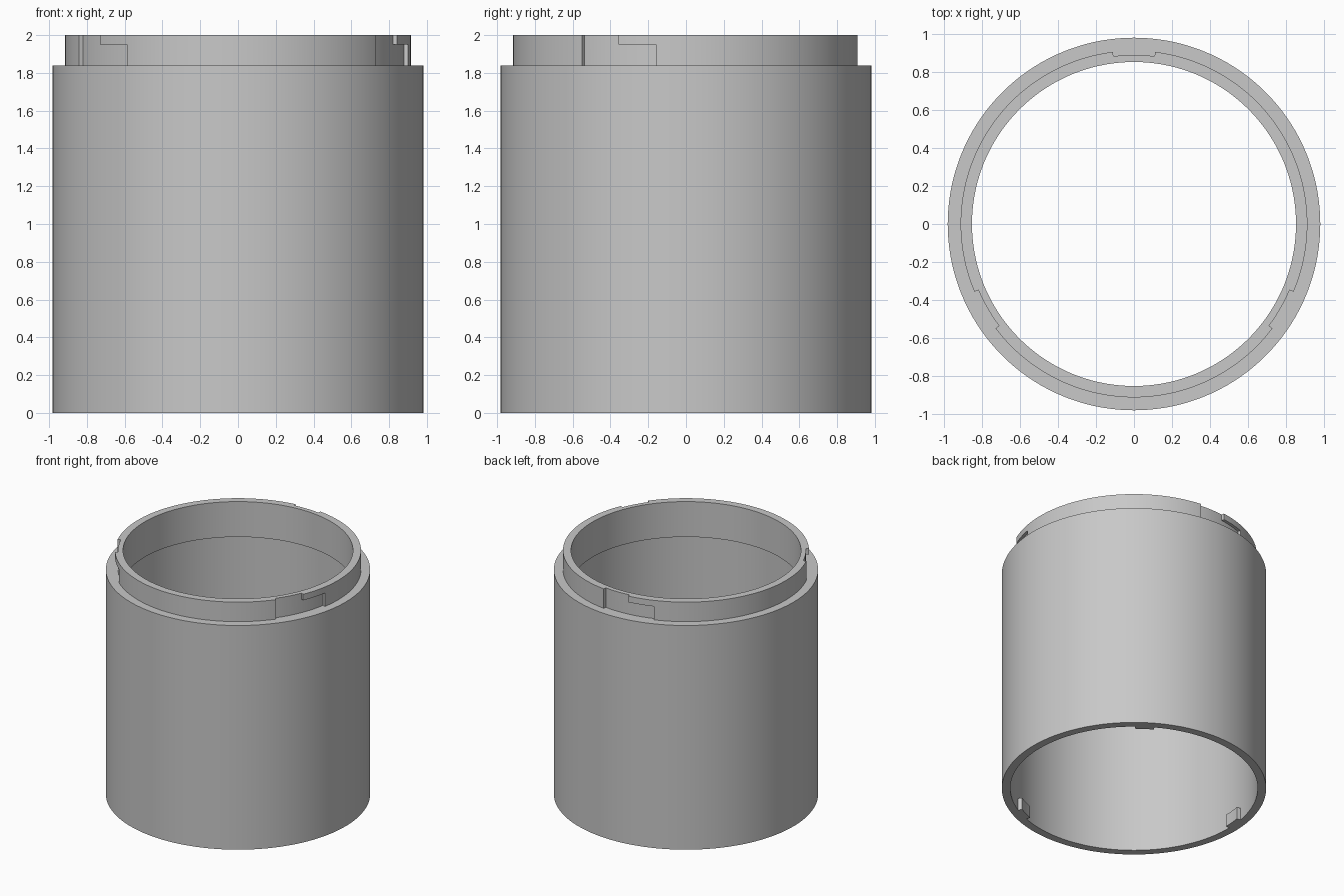
import bpy, bmesh, math

cube = bpy.data.objects.get("Cube")
if cube:
    bpy.data.objects.remove(cube, do_unlink=True)

# Main dimensions
OUTER, SOCKET, NECK, BORE, SLOT_FLOOR, LUG = 0.983, 0.92, 0.915, 0.855, 0.892, 0.888
SHELF, SHOULDER, TOP = 1.71, 1.84, 2.0
LOCK_TOP, LUG_TOP = 1.95, 0.1

grey = bpy.data.materials.new("plain grey")
grey.use_nodes = True
grey.diffuse_color = (0.58, 0.58, 0.58, 1)
grey.node_tree.nodes["Principled BSDF"].inputs["Base Color"].default_value = grey.diffuse_color


def sweep(name, profile, start=0, end=360, steps=144):
    """Turn a closed (radius, height) profile about z, capped if not a full turn."""
    full = end - start == 360
    bm = bmesh.new()
    rings = []
    for i in range(steps if full else steps + 1):
        a = math.radians(start + (end - start) * i / steps)
        rings.append([bm.verts.new((r * math.cos(a), r * math.sin(a), z)) for r, z in profile])
    pairs = list(zip(rings, rings[1:]))
    if full:
        pairs.append((rings[-1], rings[0]))
    else:
        bm.faces.new(rings[0])
        bm.faces.new(rings[-1])
    n = len(profile)
    for a, b in pairs:
        for j in range(n):
            k = (j + 1) % n
            bm.faces.new((a[j], a[k], b[k], b[j]))
    bmesh.ops.recalc_face_normals(bm, faces=bm.faces)
    mesh = bpy.data.meshes.new(name)
    bm.to_mesh(mesh)
    bm.free()
    mesh.materials.append(grey)
    obj = bpy.data.objects.new(name, mesh)
    bpy.context.collection.objects.link(obj)
    return obj


def block(name, r0, r1, z0, z1, start, end):
    return sweep(name, [(r0, z0), (r1, z0), (r1, z1), (r0, z1)], start, end, 8)


def activate(obj):
    bpy.ops.object.select_all(action='DESELECT')
    obj.select_set(True)
    bpy.context.view_layer.objects.active = obj


def cut(obj, cutter):
    mod = obj.modifiers.new("slot", 'BOOLEAN')
    mod.operation = 'DIFFERENCE'
    mod.solver = 'EXACT'
    mod.object = cutter
    activate(obj)
    bpy.ops.object.modifier_apply(modifier=mod.name)
    bpy.data.objects.remove(cutter, do_unlink=True)


# Tube: wide socket below, narrow neck above
tube = sweep("tube_body", [(SOCKET, 0), (OUTER, 0), (OUTER, SHOULDER), (NECK, SHOULDER),
                           (NECK, TOP), (BORE, TOP), (BORE, SHELF), (SOCKET, SHELF)])

# Bayonet slots in the neck: an open entry and a locking run beside it
for centre in (90, 210, 330):
    cut(tube, block("entry_cutter", SLOT_FLOOR, 0.95, SHOULDER, TOP + 0.05, centre - 7, centre + 7))
    cut(tube, block("lock_cutter", SLOT_FLOOR, 0.95, SHOULDER, LOCK_TOP, centre + 6, centre + 20))

# Bayonet lugs inside the socket mouth
parts = [tube]
for i, centre in enumerate((55, 175, 295)):
    parts.append(block(f"lug_{i + 1}", LUG, SOCKET + 0.005, 0, LUG_TOP, centre - 4.5, centre + 4.5))

for obj in parts:
    activate(obj)
    bpy.ops.object.shade_smooth_by_angle(angle=math.radians(30))
